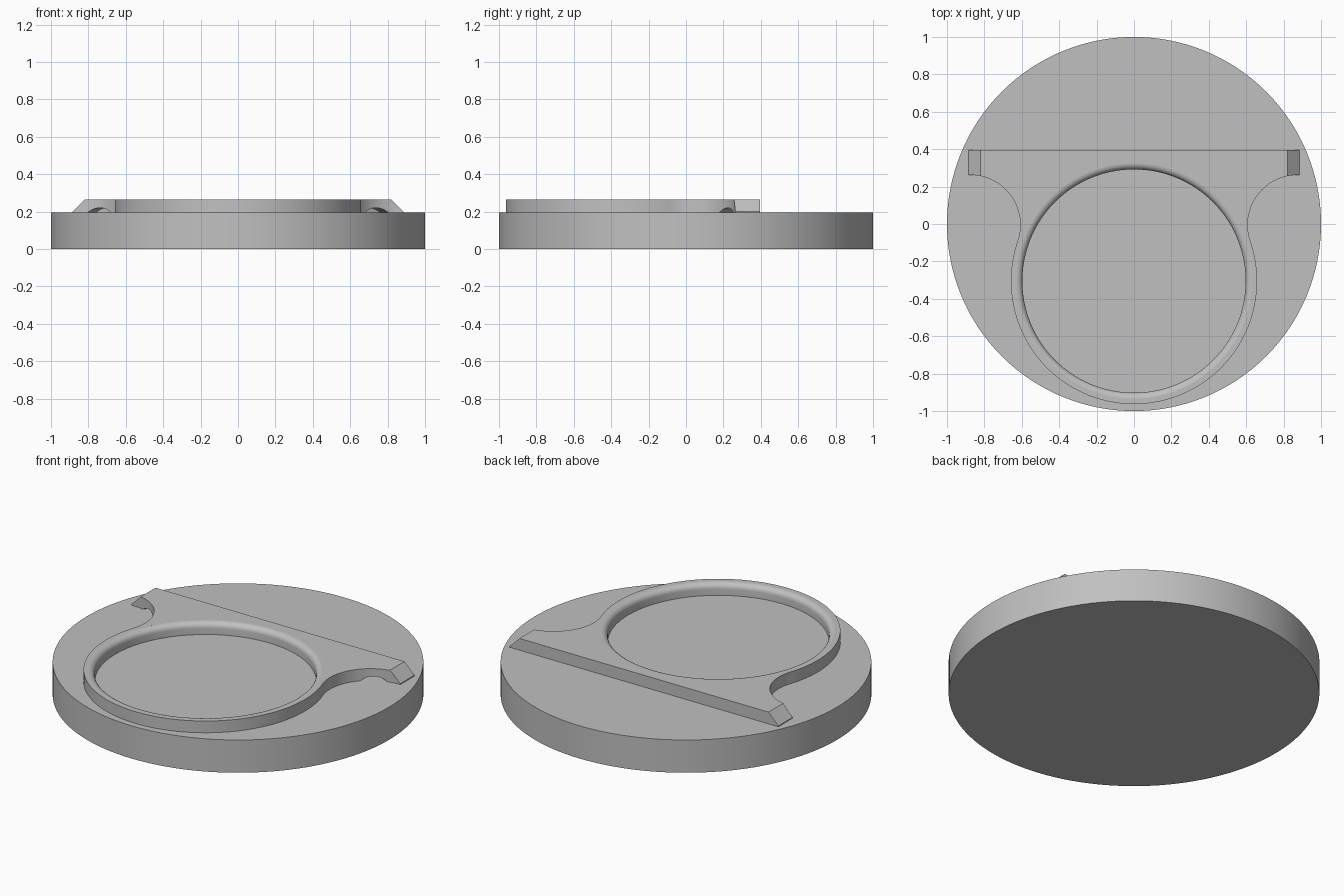
import bpy, bmesh, math
from mathutils import Vector, Matrix

if "Cube" in bpy.data.objects:
    bpy.data.objects.remove(bpy.data.objects["Cube"])

BASE_H, TOP = 0.195, 0.265
RING_Y, RING_R, HOLE_R, FILLET = -0.305, 0.658, 0.597, 0.033
ARC_X, ARC_Y = 0.875, -0.005
ARM_X, BACK_Y = 0.885, 0.395

grey = bpy.data.materials.new("plain grey")
grey.diffuse_color = (0.53, 0.53, 0.53, 1)
grey.use_nodes = True
grey.node_tree.nodes["Principled BSDF"].inputs["Base Color"].default_value = grey.diffuse_color


def make(name, bm):
    bmesh.ops.recalc_face_normals(bm, faces=bm.faces[:])
    me = bpy.data.meshes.new(name)
    bm.to_mesh(me)
    bm.free()
    me.materials.append(grey)
    ob = bpy.data.objects.new(name, me)
    bpy.context.collection.objects.link(ob)
    return ob


def activate(ob):
    bpy.ops.object.select_all(action='DESELECT')
    ob.select_set(True)
    bpy.context.view_layer.objects.active = ob


def smooth(ob):
    activate(ob)
    bpy.ops.object.shade_smooth_by_angle(angle=math.radians(30))


def cut(ob, cutter):
    mod = ob.modifiers.new("cut", 'BOOLEAN')
    mod.operation, mod.solver, mod.object = 'DIFFERENCE', 'EXACT', cutter
    activate(ob)
    bpy.ops.object.modifier_apply(modifier=mod.name)
    bpy.data.objects.remove(cutter)


def arc(cx, cy, r, a0, a1, n):
    return [(cx + r * math.cos(a0 + (a1 - a0) * i / n),
             cy + r * math.sin(a0 + (a1 - a0) * i / n)) for i in range(n + 1)]


# Round base
bm = bmesh.new()
bmesh.ops.create_cone(bm, cap_ends=True, segments=128, radius1=1, radius2=1,
                      depth=BASE_H, matrix=Matrix.Translation((0, 0, BASE_H / 2)))
smooth(make("base_disc", bm))

# Raised plate outline: straight back bar, concave sweeps, round ring
dx, dy = ARC_X, ARC_Y - RING_Y
sweep_r = math.hypot(dx, dy) - RING_R
tang = math.atan2(dy, dx)
right = [(ARM_X, BACK_Y), (ARM_X, ARC_Y + sweep_r)]
right += arc(ARC_X, ARC_Y, sweep_r, math.pi / 2, math.pi + tang, 24)
right += arc(0, RING_Y, RING_R, tang, -math.pi / 2, 48)[1:]
outline = right + [(-x, y) for x, y in reversed(right[:-1])]

bm = bmesh.new()
face = bm.faces.new([bm.verts.new((x, y, BASE_H)) for x, y in outline])
up = bmesh.ops.extrude_face_region(bm, geom=[face])["geom"]
bmesh.ops.translate(bm, vec=(0, 0, TOP - BASE_H),
                    verts=[v for v in up if isinstance(v, bmesh.types.BMVert)])
# Sloped arm ends
for s in (-1, 1):
    geom = bm.verts[:] + bm.edges[:] + bm.faces[:]
    res = bmesh.ops.bisect_plane(bm, geom=geom, plane_co=(s * 0.82, 0, TOP),
                                 plane_no=(s, 0, 1), clear_outer=True)
    edges = [e for e in res["geom_cut"] if isinstance(e, bmesh.types.BMEdge)]
    bmesh.ops.holes_fill(bm, edges=edges, sides=0)
plate = make("ring_plate", bm)

# Round opening with a rounded upper lip, cut by a lathed plug
profile = [(0, BASE_H - 0.1), (HOLE_R, BASE_H - 0.1)]
profile += arc(HOLE_R + FILLET, TOP - FILLET, FILLET, math.pi, math.pi / 2 + 0.02, 6)
profile += [(HOLE_R + FILLET, TOP + 0.1), (0, TOP + 0.1)]
bm = bmesh.new()
vs = [bm.verts.new((r, 0, z)) for r, z in profile]
es = [bm.edges.new(p) for p in zip(vs, vs[1:])]
bmesh.ops.spin(bm, geom=vs + es, cent=(0, 0, 0), axis=(0, 0, 1),
               angle=2 * math.pi, steps=128)
bmesh.ops.remove_doubles(bm, verts=bm.verts[:], dist=1e-5)
bmesh.ops.translate(bm, vec=(0, RING_Y, 0), verts=bm.verts[:])
cut(plate, make("opening_cutter", bm))

# Low arched notches under the concave sweeps
for s in (-1, 1):
    d = Vector((-s * 0.14, 0.225, 0)).normalized()
    mid = Vector((s * 0.74, 0.22, 0.104))
    bm = bmesh.new()
    bmesh.ops.create_cone(bm, cap_ends=True, segments=64, radius1=0.116,
                          radius2=0.116, depth=0.16,
                          matrix=Matrix.Translation(mid) @ d.to_track_quat('Z', 'Y').to_matrix().to_4x4())
    cut(plate, make("notch_cutter", bm))
smooth(plate)
